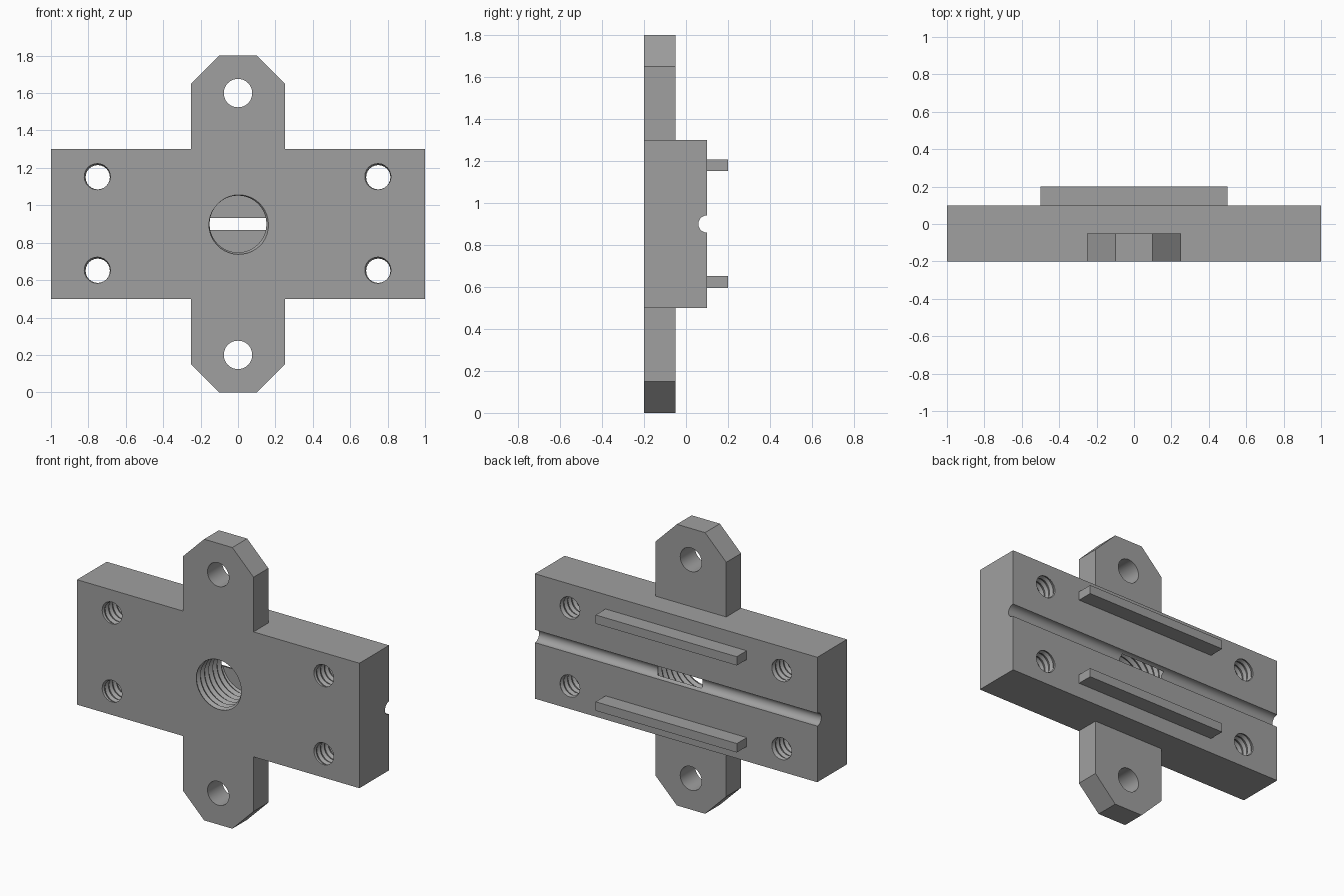
import bpy, bmesh, math

if "Cube" in bpy.data.objects:
    bpy.data.objects.remove(bpy.data.objects["Cube"])

grey = bpy.data.materials.new("plain grey")
grey.diffuse_color = (0.35, 0.35, 0.35, 1)
grey.use_nodes = True
grey.node_tree.nodes["Principled BSDF"].inputs["Base Color"].default_value = grey.diffuse_color


def make(name, bm):
    bmesh.ops.recalc_face_normals(bm, faces=bm.faces[:])
    me = bpy.data.meshes.new(name)
    bm.to_mesh(me)
    bm.free()
    me.materials.append(grey)
    ob = bpy.data.objects.new(name, me)
    bpy.context.collection.objects.link(ob)
    return ob


def prism(name, outline, y0, y1):
    """Extrude an (x, z) outline along y."""
    bm = bmesh.new()
    face = bm.faces.new([bm.verts.new((x, y0, z)) for x, z in outline])
    ext = bmesh.ops.extrude_face_region(bm, geom=[face])
    for v in ext["geom"]:
        if isinstance(v, bmesh.types.BMVert):
            v.co.y = y1
    return make(name, bm)


def box(name, x, y0, y1, z0, z1):
    return prism(name, [(-x, z0), (x, z0), (x, z1), (-x, z1)], y0, y1)


def disc(cx, cz, r, n=48):
    return [(cx + r * math.cos(math.tau * i / n), cz + r * math.sin(math.tau * i / n))
            for i in range(n)]


def add_thread(bm, cx, cz, radius, depth, pitch, n, start_angle, y_end):
    """Closed V-thread cutter along y; mesh diagonals follow the helix."""
    step = pitch / n
    y0 = -0.2 - 6.3 * step
    rows = int((y_end - y0) / step)
    i0 = round(start_angle / 360 * n)
    rings = []
    for j in range(rows + 1):
        y = y_end if j == rows else y0 + j * step
        ring = []
        for i in range(n):
            u = (j - 6 + i - i0) / n
            r = radius + depth * (1 - 2 * abs(u - round(u)))
            a = math.tau * i / n
            ring.append(bm.verts.new((cx + r * math.cos(a), y, cz + r * math.sin(a))))
        rings.append(ring)
    for lo, hi in zip(rings, rings[1:]):
        for i in range(n):
            k = (i + 1) % n
            bm.faces.new((lo[i], lo[k], hi[i]))
            bm.faces.new((lo[k], hi[k], hi[i]))
    bm.faces.new(rings[0])
    bm.faces.new(rings[-1])


def combine(target, tool, operation):
    mod = target.modifiers.new("combine", 'BOOLEAN')
    mod.operation = operation
    mod.solver = 'EXACT'
    mod.object = tool
    bpy.context.view_layer.objects.active = target
    bpy.ops.object.modifier_apply(modifier=mod.name)
    bpy.data.objects.remove(tool)


# Main block with a thinner chamfered mounting tab above and below
body = box("body", 1.0, -0.2, 0.1, 0.5, 1.3)
tabs = prism("tabs", [(-0.1, 0), (0.1, 0), (0.25, 0.15), (0.25, 1.65), (0.1, 1.8),
                      (-0.1, 1.8), (-0.25, 1.65), (-0.25, 0.15)], -0.2, -0.05)
combine(body, tabs, 'UNION')

# Plain holes in the tabs
for z in (0.2, 1.6):
    combine(body, prism("tab_hole", disc(0, z, 0.076), -0.3, 0.0), 'DIFFERENCE')

# Round groove along the back
bm = bmesh.new()
ends = []
for x in (-1.1, 1.1):
    ends.append([bm.verts.new((x, 0.1 + p, q)) for p, q in disc(0, 0.9, 0.041)])
    bm.faces.new(ends[-1])
for i in range(48):
    k = (i + 1) % 48
    bm.faces.new((ends[0][i], ends[0][k], ends[1][k], ends[1][i]))
combine(body, make("groove", bm), 'DIFFERENCE')

# Threaded blind hole that breaks into the groove
bm = bmesh.new()
add_thread(bm, 0, 0.9, 0.152, 0.014, 0.042, 40, -36, 0.074)
combine(body, make("centre_thread", bm), 'DIFFERENCE')

# Threaded through holes at the four corners
bm = bmesh.new()
for x in (-0.75, 0.75):
    for z in (0.65, 1.15):
        add_thread(bm, x, z, 0.065, 0.01, 0.04, 24, 135, 0.115)
combine(body, make("corner_threads", bm), 'DIFFERENCE')

bpy.ops.object.select_all(action='DESELECT')
body.select_set(True)
bpy.context.view_layer.objects.active = body
bpy.ops.object.shade_smooth_by_angle(angle=math.radians(25))

# Two rails on the back
box("lower_rail", 0.5, 0.1, 0.2, 0.595, 0.652)
box("upper_rail", 0.5, 0.1, 0.2, 1.152, 1.208)
